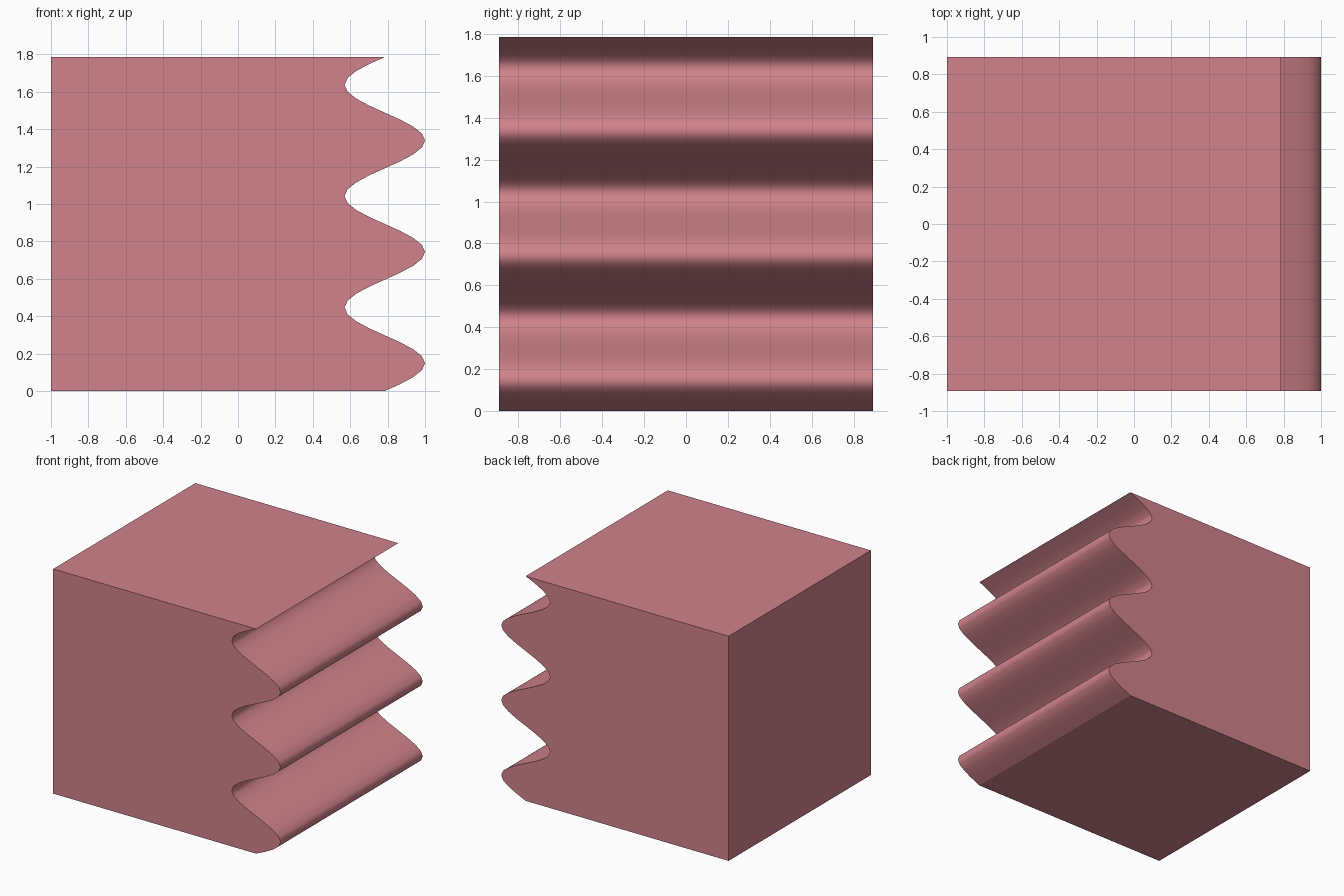
import bpy, bmesh, math

if "Cube" in bpy.data.objects:
    bpy.data.objects.remove(bpy.data.objects["Cube"])

HEIGHT, HALF_DEPTH = 1.786, 0.893
WAVES, STEPS = 3, 16
MID, AMP = 0.785, 0.215

# Side profile: straight back edge and a sine-wave edge on the right
n = WAVES * STEPS
profile = [(-1.0, HEIGHT), (-1.0, 0.0)]
for i in range(n + 1):
    t = i / n
    profile.append((MID + AMP * math.sin(t * WAVES * math.tau), t * HEIGHT))

# Extrude the profile along y
bm = bmesh.new()
front = [bm.verts.new((x, -HALF_DEPTH, z)) for x, z in profile]
back = [bm.verts.new((x, HALF_DEPTH, z)) for x, z in profile]
bm.faces.new(front)
bm.faces.new(back[::-1])
count = len(profile)
for i in range(count):
    j = (i + 1) % count
    face = bm.faces.new((front[j], front[i], back[i], back[j]))
    # Only the wavy strip is smooth; the box sides stay flat
    face.smooth = 2 <= i < count - 1
bmesh.ops.recalc_face_normals(bm, faces=bm.faces)

mesh = bpy.data.meshes.new("wavy_block")
bm.to_mesh(mesh)
bm.free()
block = bpy.data.objects.new("wavy_block", mesh)
bpy.context.collection.objects.link(block)

# Dusty pink colour
mat = bpy.data.materials.new("dusty_pink")
mat.diffuse_color = (0.63, 0.227, 0.258, 1.0)
mat.use_nodes = True
mat.node_tree.nodes["Principled BSDF"].inputs["Base Color"].default_value = mat.diffuse_color
mesh.materials.append(mat)
